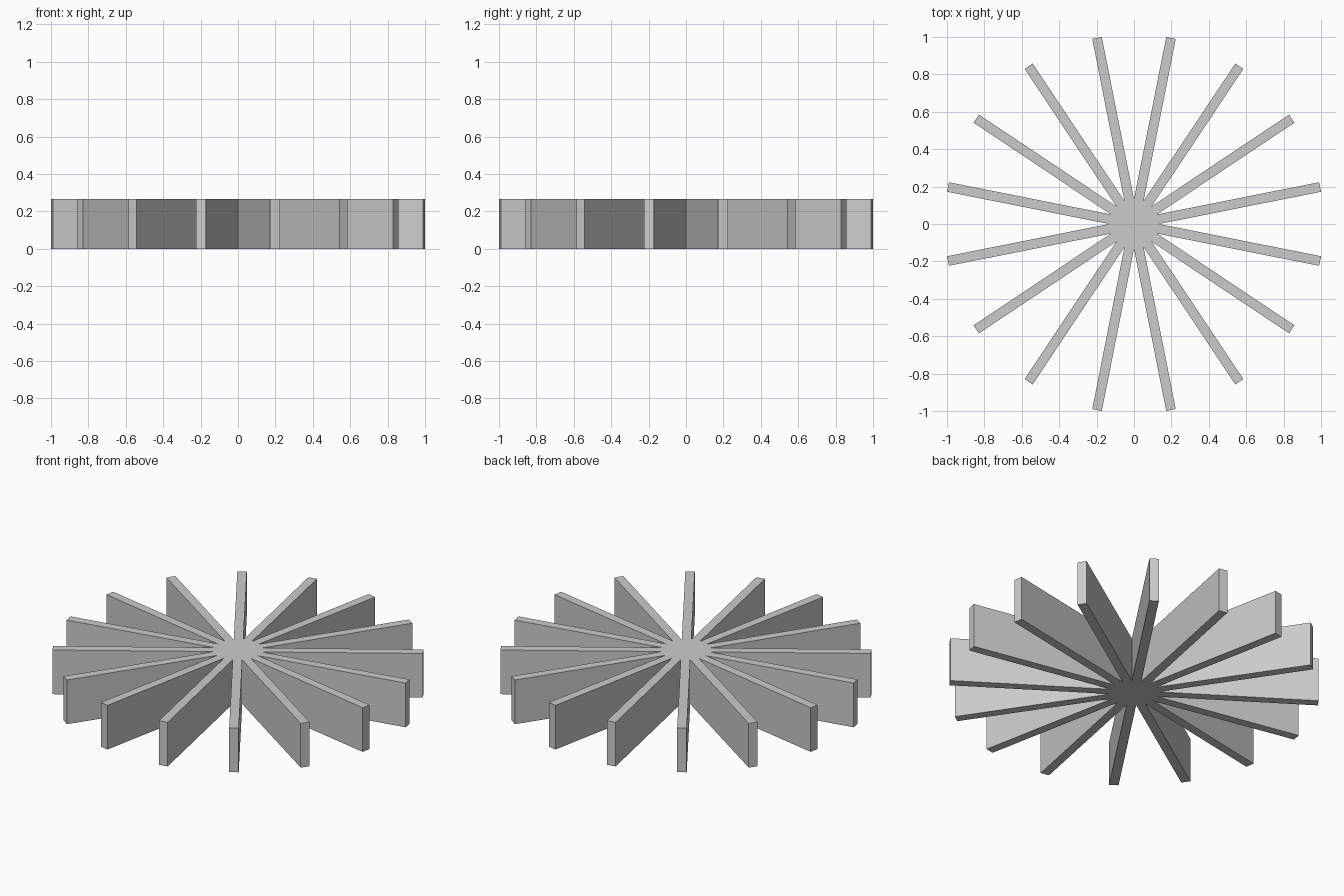
import bpy, bmesh
from math import sin, cos, pi

if "Cube" in bpy.data.objects:
    bpy.data.objects.remove(bpy.data.objects["Cube"])

COUNT, WIDTH, HEIGHT = 16, 0.052, 0.267
STEP = 2 * pi / COUNT
HALF = WIDTH / 2
LENGTH = (1 - HALF * sin(STEP / 2)) / cos(STEP / 2)  # overall span is 2 units
VALLEY = HALF / sin(STEP / 2)                        # where neighbouring blades meet

bm = bmesh.new()

# Valley points form the hub polygon
hub = [bm.verts.new((VALLEY * cos(i * STEP), VALLEY * sin(i * STEP), 0)) for i in range(COUNT)]
faces = [bm.faces.new(hub)]

# One straight blade per hub side
for i in range(COUNT):
    a = (i + 0.5) * STEP
    tips = [bm.verts.new((LENGTH * cos(a) - s * sin(a), LENGTH * sin(a) + s * cos(a), 0))
            for s in (-HALF, HALF)]
    faces.append(bm.faces.new((hub[i], tips[0], tips[1], hub[(i + 1) % COUNT])))

# Extrude the star to full height
ret = bmesh.ops.extrude_face_region(bm, geom=faces, use_keep_orig=True)
top = [g for g in ret["geom"] if isinstance(g, bmesh.types.BMVert)]
bmesh.ops.translate(bm, verts=top, vec=(0, 0, HEIGHT))
bmesh.ops.recalc_face_normals(bm, faces=bm.faces)

mesh = bpy.data.meshes.new("radial_blades")
bm.to_mesh(mesh)
bm.free()
bpy.context.collection.objects.link(bpy.data.objects.new("radial_blades", mesh))
